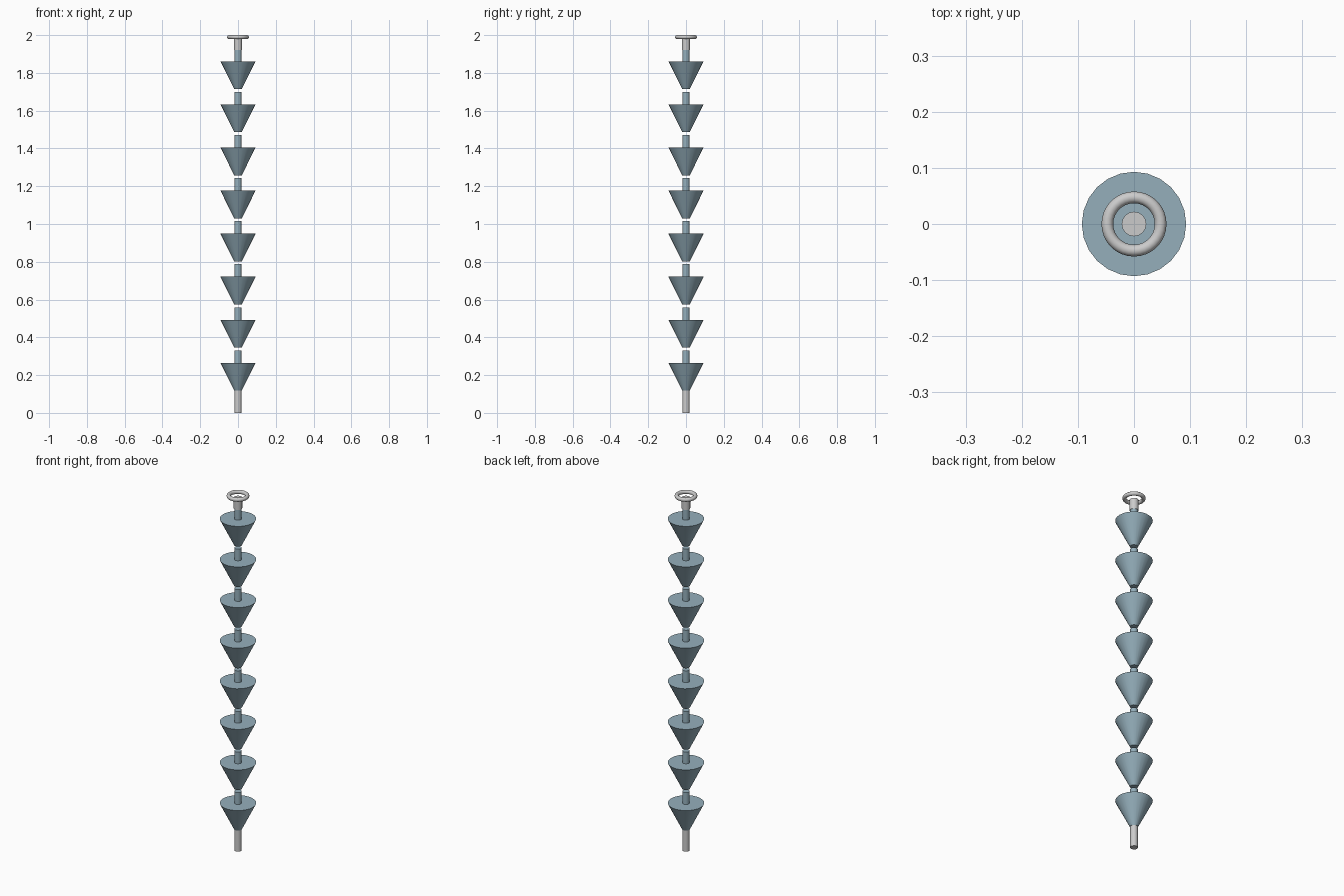
import bpy

if "Cube" in bpy.data.objects:
    bpy.data.objects.remove(bpy.data.objects["Cube"])

blue = bpy.data.materials.new("blue_metal")
blue.diffuse_color = (0.30, 0.43, 0.50, 1)
blue.use_nodes = True
blue.node_tree.nodes["Principled BSDF"].inputs["Base Color"].default_value = blue.diffuse_color


def taper(name, r_bottom, r_top, z0, z1, sides, mat=None):
    bpy.ops.mesh.primitive_cone_add(vertices=sides, radius1=r_bottom, radius2=r_top,
                                    depth=z1 - z0, location=(0, 0, (z0 + z1) / 2))
    ob = bpy.context.object
    ob.name = name
    if mat:
        ob.data.materials.append(mat)
    bpy.ops.object.shade_smooth_by_angle(angle=0.52)
    return ob


# Repeating cups, each with a short link standing on top
PITCH = 0.228
for i in range(8):
    z = 0.118 + i * PITCH
    taper(f"cup_{i + 1}", 0.02, 0.093, z, z + 0.147, 24, blue)
    taper(f"link_{i + 1}", 0.019, 0.019, z + 0.147, z + 0.213, 16, blue)

# Plain rods at both ends
taper("bottom_rod", 0.019, 0.019, 0, 0.118, 16)
taper("top_rod", 0.022, 0.022, 1.92, 1.98, 16)

# Hanging ring
bpy.ops.mesh.primitive_torus_add(major_radius=0.0475, minor_radius=0.0105,
                                 major_segments=32, minor_segments=12,
                                 location=(0, 0, 1.9895))
bpy.context.object.name = "hanging_ring"
bpy.ops.object.shade_smooth_by_angle(angle=0.7)
